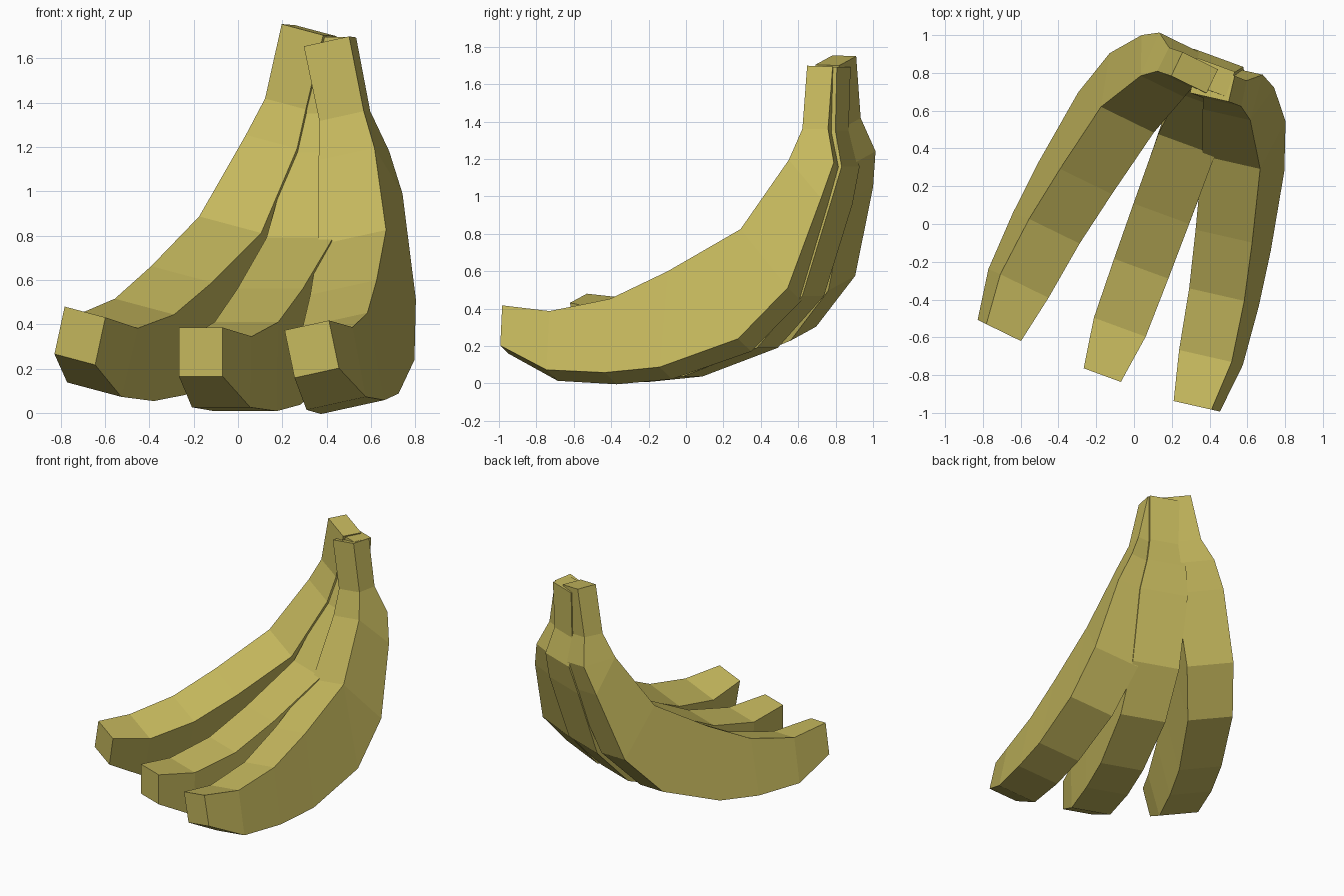
import bpy
import bmesh
from math import radians, sin, cos
from mathutils import Vector

default_cube = bpy.data.objects.get("Cube")
if default_cube:
    bpy.data.objects.remove(default_cube, do_unlink=True)

# One flat colour for the whole bunch
peel = bpy.data.materials.new("banana_peel_yellow")
peel.use_nodes = True
colour = (0.56, 0.48, 0.11, 1.0)
peel.diffuse_color = colour
peel.node_tree.nodes["Principled BSDF"].inputs["Base Color"].default_value = colour

# Banana edge curves from tip to stem: (forward, up, half width)
INNER = {
    "tip": (0, 0, .105), "neck": (.27, -.04, .146), "low": (.6, .025, .153),
    "middle": (.91, .175, .157), "bend": (1.3, .405, .16),
    "shoulder": (1.54, .79, .132), "stem": (1.6, .965, .105), "end": (1.61, 1.31, .107),
}
OUTER = [
    ("tip", (0, -.22, .105)),
    ("neck", (.267, -.36, .14)),
    ("low", (.589, -.377, .15)),
    ("middle", (.89, -.348, .153)),
    ("bend", (1.315, -.195, .162)),
    ("bend", (1.576, .083, .168)),
    ("shoulder", (1.736, .571, .172)),
    ("shoulder", (1.789, .774, .14)),
    ("stem", (1.74, .966, .103)),
    ("end", (1.75, 1.305, .107)),
]


def make_banana(name, origin, heading, roll):
    """Sweep a four-sided section along the curves, turned and rolled."""
    h, r = radians(heading), radians(roll)
    forward = Vector((sin(h), cos(h), 0))
    side = Vector((cos(h) * cos(r), -sin(h) * cos(r), sin(r)))
    up = side.cross(forward)
    bm = bmesh.new()

    def corner(point, sign):
        along, height, half = point
        position = Vector(origin) + forward * along + up * height + side * half * sign
        return bm.verts.new(position)

    rings = []
    for key, outer in OUTER:
        inner = INNER[key]
        rings.append([corner(inner, -1), corner(inner, 1),
                      corner(outer, 1), corner(outer, -1)])
    for ring, following in zip(rings, rings[1:]):
        for i in range(4):
            j = (i + 1) % 4
            bm.faces.new((ring[i], ring[j], following[j], following[i]))
    bm.faces.new(rings[0])
    bm.faces.new(rings[-1])

    # Merge the shared inner corners where the outer curve has extra bends
    bmesh.ops.remove_doubles(bm, verts=bm.verts, dist=0.0001)
    bmesh.ops.recalc_face_normals(bm, faces=bm.faces)
    mesh = bpy.data.meshes.new(name)
    bm.to_mesh(mesh)
    bm.free()
    mesh.materials.append(peel)
    banana = bpy.data.objects.new(name, mesh)
    bpy.context.collection.objects.link(banana)


# Three bananas fanned out from a shared stem
make_banana("right_banana", (-.69, -.575, .455), 26, -13.5)
make_banana("middle_banana", (-.168, -.8, .385), 20.1, 0)
make_banana("left_banana", (.31, -.96, .395), 12.8, 12.1)
